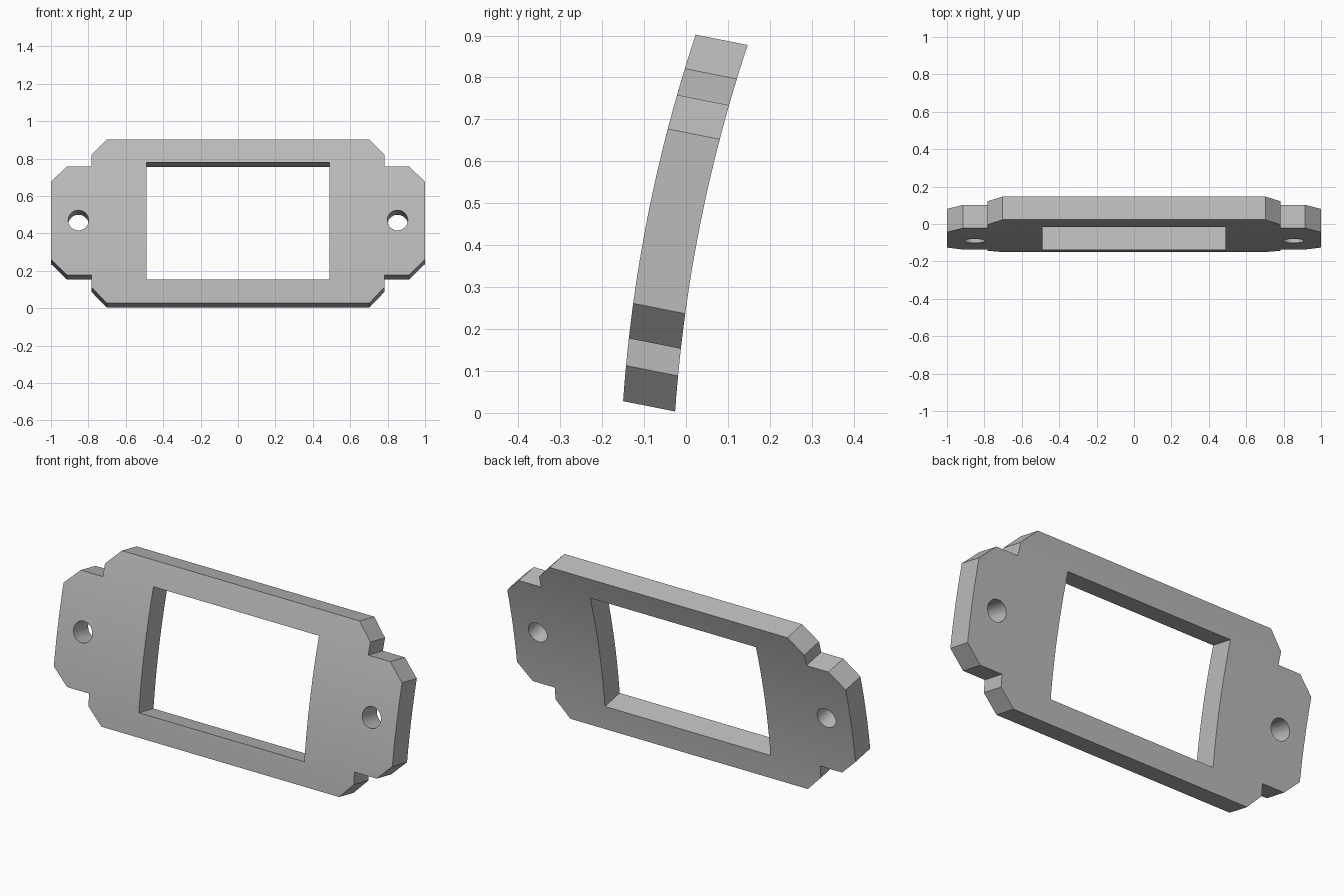
import bpy, bmesh, math
from mathutils import Vector

cube = bpy.data.objects.get("Cube")
if cube:
    bpy.data.objects.remove(cube, do_unlink=True)

HALF, THICK, BOW = 0.4455, 0.1265, 0.028
CENTRE = Vector((0, -0.0635, 0.465))
TILT = math.atan2(0.173, 0.874)
UP = Vector((0, math.sin(TILT), math.cos(TILT)))
BACK = Vector((0, math.cos(TILT), -math.sin(TILT)))

# Flat outline, one quadrant mirrored to four
quarter = [(1.0, 0.212), (0.914, 0.296), (0.784, 0.296), (0.784, 0.361), (0.702, HALF)]
right = quarter[::-1]
outline = (quarter + [(-x, v) for x, v in right]
           + [(-x, -v) for x, v in quarter] + [(x, -v) for x, v in right])
window = [(sx * 0.489, sv * 0.319) for sx, sv in ((1, 1), (-1, 1), (-1, -1), (1, -1))]


def circle(cx, radius, count=32):
    return [(cx + radius * math.cos(math.tau * i / count),
             radius * math.sin(math.tau * i / count)) for i in range(count)]


bm = bmesh.new()
for loop in (outline, window, circle(-0.853, 0.055), circle(0.853, 0.055)):
    verts = [bm.verts.new((x, 0, v)) for x, v in loop]
    for a, b in zip(verts, verts[1:] + verts[:1]):
        bm.edges.new((a, b))
bmesh.ops.triangle_fill(bm, edges=bm.edges[:], use_beauty=True, use_dissolve=False)

# Thickness
ext = bmesh.ops.extrude_face_region(bm, geom=bm.faces[:])
for g in ext["geom"]:
    if isinstance(g, bmesh.types.BMVert):
        g.co.y += THICK

# Slice into strips so the plate can bow
STRIPS = 24
for i in range(1, STRIPS):
    height = HALF * (2 * i / STRIPS - 1)
    bmesh.ops.bisect_plane(bm, geom=bm.verts[:] + bm.edges[:] + bm.faces[:], dist=1e-5,
                           plane_co=(0, 0, height), plane_no=(0, 0, 1))

# Bow and lean the plate
for vert in bm.verts:
    x, depth, v = vert.co
    depth -= BOW * (1 - (v / HALF) ** 2)
    vert.co = CENTRE + Vector((x, 0, 0)) + UP * v + BACK * depth
bmesh.ops.recalc_face_normals(bm, faces=bm.faces[:])

mesh = bpy.data.meshes.new("curved_frame_plate")
bm.to_mesh(mesh)
bm.free()
plate = bpy.data.objects.new("curved_frame_plate", mesh)
bpy.context.collection.objects.link(plate)

# Plain grey finish
grey = bpy.data.materials.new("plain_grey")
grey.use_nodes = True
colour = (0.5, 0.5, 0.5, 1)
grey.diffuse_color = colour
grey.node_tree.nodes["Principled BSDF"].inputs["Base Color"].default_value = colour
mesh.materials.append(grey)

bpy.ops.object.select_all(action="DESELECT")
plate.select_set(True)
bpy.context.view_layer.objects.active = plate
bpy.ops.object.shade_smooth_by_angle(angle=math.radians(30))
